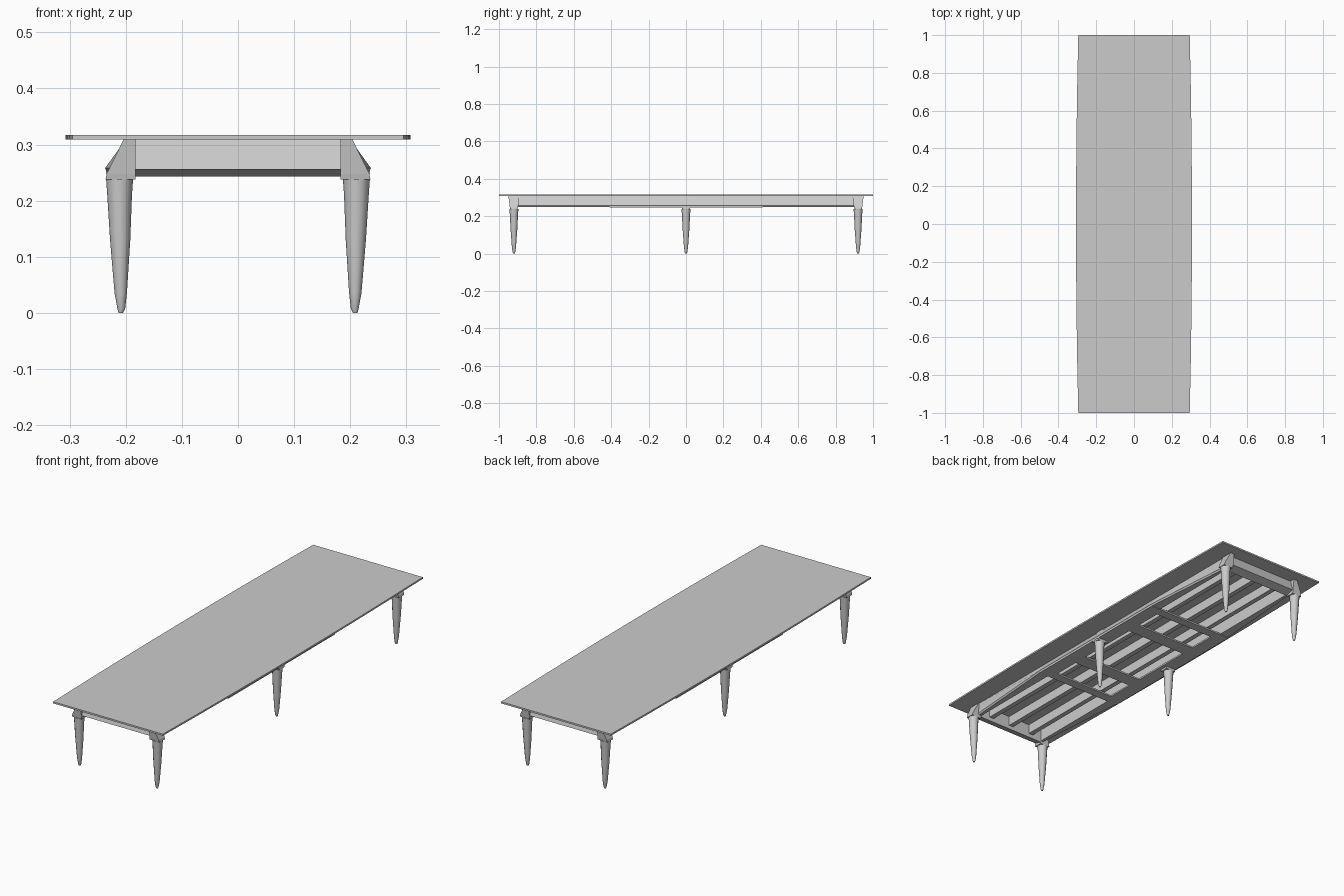
import bpy, bmesh, math

cube = bpy.data.objects.get("Cube")
if cube:
    bpy.data.objects.remove(cube, do_unlink=True)

grey = bpy.data.materials.new("plain grey")
grey.use_nodes = True
grey.diffuse_color = (0.6, 0.6, 0.6, 1)
grey.node_tree.nodes["Principled BSDF"].inputs["Base Color"].default_value = (0.6, 0.6, 0.6, 1)

TOP = 0.309  # underside of the table top


def finish(name, bm):
    bmesh.ops.recalc_face_normals(bm, faces=bm.faces)
    mesh = bpy.data.meshes.new(name)
    bm.to_mesh(mesh)
    bm.free()
    mesh.materials.append(grey)
    obj = bpy.data.objects.new(name, mesh)
    bpy.context.collection.objects.link(obj)
    return obj


def loft(name, rings):
    """Closed solid through rings that share a point count."""
    bm = bmesh.new()
    loops = [[bm.verts.new(p) for p in ring] for ring in rings]
    n = len(loops[0])
    for a, b in zip(loops, loops[1:]):
        for i in range(n):
            j = (i + 1) % n
            bm.faces.new((a[i], a[j], b[j], b[i]))
    bm.faces.new(loops[0])
    bm.faces.new(loops[-1])
    return finish(name, bm)


def rect(x0, x1, y0, y1, z):
    return [(x0, y0, z), (x1, y0, z), (x1, y1, z), (x0, y1, z)]


def box(name, x0, x1, y0, y1, z0, z1):
    return loft(name, [rect(x0, x1, y0, y1, z0), rect(x0, x1, y0, y1, z1)])


# Table top with gently bowed long sides
side = [(0.307 - 0.012 * abs(t / 4) ** 2, t / 4) for t in range(-4, 5)]
outline = side + [(-x, y) for x, y in reversed(side)]
loft("table_top", [[(x, y, z) for x, y in outline] for z in (TOP, 0.317)])

# Tapered round legs, each with a knee block reaching the top
LEG = [(0.0, 0.004, 0.209), (0.008, 0.007, 0.208), (0.035, 0.011, 0.209),
       (0.13, 0.018, 0.21), (0.21, 0.022, 0.211), (0.238, 0.024, 0.211)]
for s, side_name in ((1, "left"), (-1, "right")):
    for y, place in ((-0.92, "front"), (0, "middle"), (0.92, "back")):
        rings = []
        for z, r, cx in LEG:
            angles = [math.tau * i / 12 for i in range(12)]
            rings.append([(s * (cx + r * math.cos(a)), y + r * math.sin(a), z) for a in angles])
        leg = loft(f"{place}_{side_name}_leg", rings)
        leg.select_set(True)
        bpy.context.view_layer.objects.active = leg
        bpy.ops.object.shade_smooth_by_angle(angle=math.radians(40))
        leg.select_set(False)
        knee = [(0.183, 0.236, 0.02, 0.238), (0.183, 0.234, 0.022, 0.248), (0.183, 0.204, 0.03, TOP)]
        loft(f"{place}_{side_name}_knee",
             [rect(s * x0, s * x1, y - d, y + d, z) for x0, x1, d, z in knee])

    # Side apron whose lower edge leans out along the middle
    rings = []
    for y, out in ((-0.91, 0.2), (-0.41, 0.237), (0.41, 0.237), (0.91, 0.2)):
        rings.append([(s * x, y, z) for x, z in
                      ((0.2, TOP), (out, 0.258), (out - 0.005, 0.25), (0.183, 0.25), (0.183, TOP))])
    loft(f"{side_name}_apron", rings)

    # Lengthwise rail of the lower support frame
    box(f"{side_name}_support_rail", s * 0.165, s * 0.235, -0.41, 0.41, 0.248, 0.256)

# End aprons with a sloping underside
PROFILE = [(0.925, TOP), (0.94, 0.256), (0.897, 0.243), (0.897, TOP)]
for s, place in ((1, "back"), (-1, "front")):
    loft(f"{place}_apron", [[(x, s * y, z) for y, z in PROFILE] for x in (-0.183, 0.183)])
    # Cross bars of the lower support frame
    for i, (y0, y1) in enumerate(((0.365, 0.41), (0.16, 0.23))):
        box(f"{place}_cross_bar_{i + 1}", -0.17, 0.17, s * y0, s * y1, 0.248, 0.256)

# Slide rails under the top
for x, name in ((-0.12, "right"), (0, "centre"), (0.12, "left")):
    box(f"{name}_slide_rail", x - 0.012, x + 0.012, -0.9, 0.9, 0.262, TOP)
